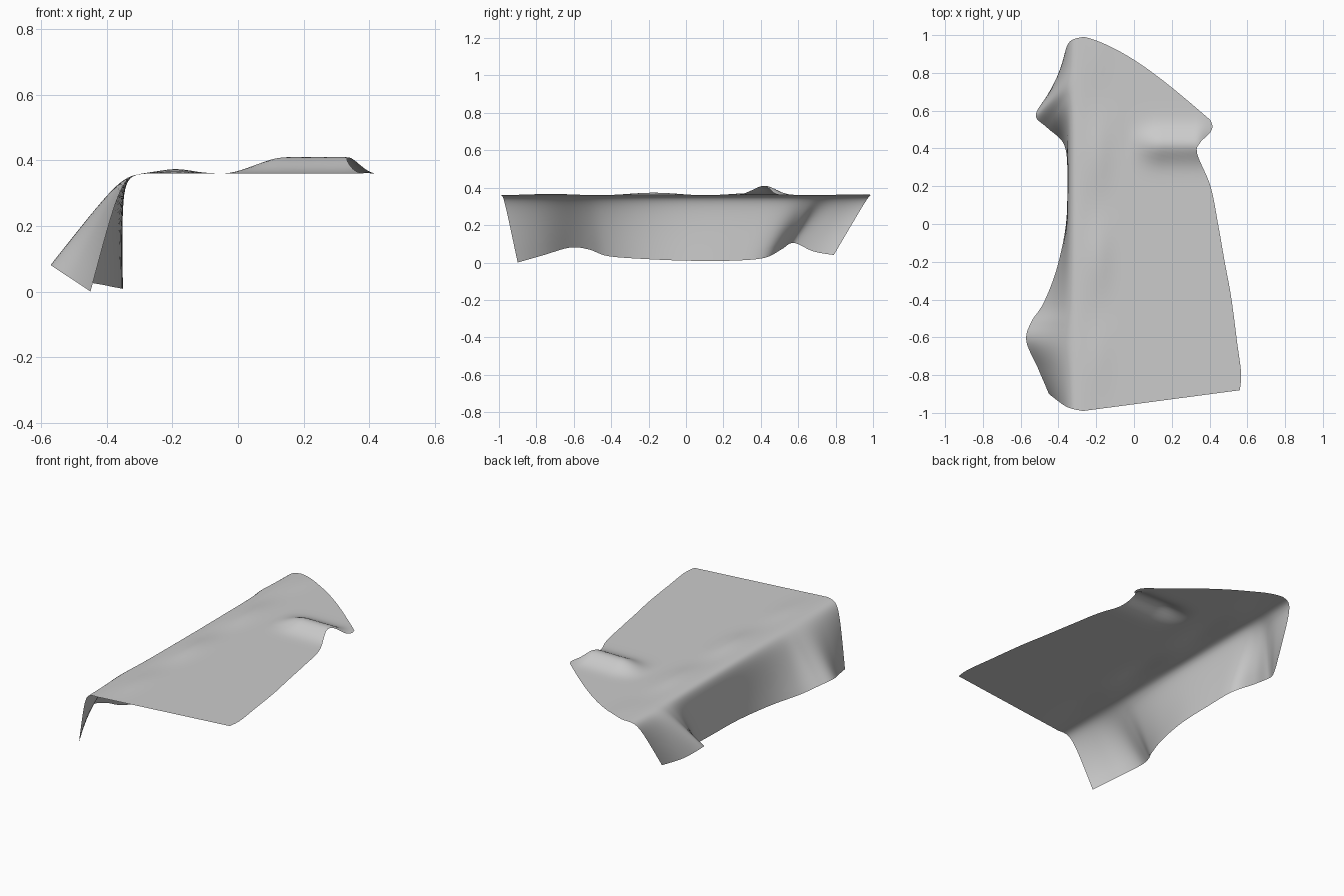
import bpy
import math
from mathutils import Vector

default = bpy.data.objects.get("Cube")
if default:
    bpy.data.objects.remove(default)

TABLE = 0.36      # height of the part lying flat
SUBSTEPS = 7      # rows between neighbouring stations
DRAPE = 18        # columns on the hanging side
FLAT = 44         # columns on the lying side

# Stations along the cloth: hem x, y, z, then fold y, then free edge x, y
stations = [
    (-.45, -.90, .00, -.99, .56, -.88),
    (-.51, -.76, .04, -.82, .567, -.79),
    (-.57, -.62, .08, -.66, .545, -.62),
    (-.545, -.52, .07, -.54, .53, -.5),
    (-.48, -.42, .035, -.42, .51, -.36),
    (-.41, -.24, .02, -.22, .48, -.2),
    (-.36, .0, .01, .04, .445, .0),
    (-.352, .25, .01, .35, .405, .2),
    (-.37, .42, .025, .55, .335, .37),
    (-.46, .51, .07, .68, .35, .43),
    (-.52, .575, .105, .76, .4, .48),
    (-.46, .68, .06, .86, .415, .515),
    (-.39, .79, .04, .99, .405, .55),
]


def spline(a, b, c, d, t):
    """Smooth blend from b to c, guided by the neighbours a and d."""
    return [q + t / 2 * (r - p + t * (2 * p - 5 * q + 4 * r - s + t * (3 * (q - r) + s - p)))
            for p, q, r, s in zip(a, b, c, d)]


def bell(value, centre, width):
    return math.exp(-((value - centre) / width) ** 2)


def lift(x, y):
    """Raised crease near the free edge plus slight ripples by the fold."""
    along = min(max((x + .05) / .2, 0), 1) * min(max((.43 - x) / .1, 0), 1)
    along = along * along * (3 - 2 * along)
    crease = .05 * along * bell(y, .42, .085)
    ripple = .007 * bell(x, -.19, .07) * (1 + math.cos(11 * y + 2))
    return crease + ripple * bell(y, 0, .85)


def cloth_row(row, end):
    """One strip from the hem, over the fold and across to the free edge."""
    hem_x, hem_y, hem_z, fold_y, edge_x, edge_y = row
    hem = Vector((hem_x, hem_y, hem_z))
    corner = Vector((-.355, fold_y * .985, .355))
    fold = Vector((-.27, fold_y, TABLE))
    edge = Vector((edge_x, edge_y, TABLE))
    points = []
    for i in range(DRAPE):
        t = i / DRAPE
        s = 1 - t
        points.append(hem * s ** 3 + corner * 3 * s * t + fold * t ** 3)
    for i in range(FLAT + 1):
        t = i / FLAT
        p = fold.lerp(edge, t)
        p.y += .055 * end * math.sin(math.pi * t ** .8)
        points.append(p)
    for p in points:
        p.z += lift(p.x, p.y)
    return points


# Sweep the strips through all stations
count = len(stations)
rows = []
for k in range((count - 1) * SUBSTEPS + 1):
    i = min(k // SUBSTEPS, count - 2)
    t = k / SUBSTEPS - i
    near = [stations[min(max(i + o, 0), count - 1)] for o in (-1, 0, 1, 2)]
    end = max(0, (i + t) / (count - 1) * 4 - 3)
    rows.append(cloth_row(spline(*near, t), end))

width = DRAPE + FLAT + 1
verts = [p for row in rows for p in row]
faces = []
for r in range(len(rows) - 1):
    for c in range(width - 1):
        a = r * width + c
        faces.append((a, a + 1, a + 1 + width, a + width))

mesh = bpy.data.meshes.new("draped_cloth")
mesh.from_pydata(verts, [], faces)
mesh.update()
cloth = bpy.data.objects.new("draped_cloth", mesh)
bpy.context.collection.objects.link(cloth)

# Plain pale grey fabric
fabric = bpy.data.materials.new("pale_grey_fabric")
fabric.use_nodes = True
grey = (.6, .6, .6, 1)
fabric.diffuse_color = grey
fabric.node_tree.nodes["Principled BSDF"].inputs["Base Color"].default_value = grey
mesh.materials.append(fabric)

for face in mesh.polygons:
    face.use_smooth = True
